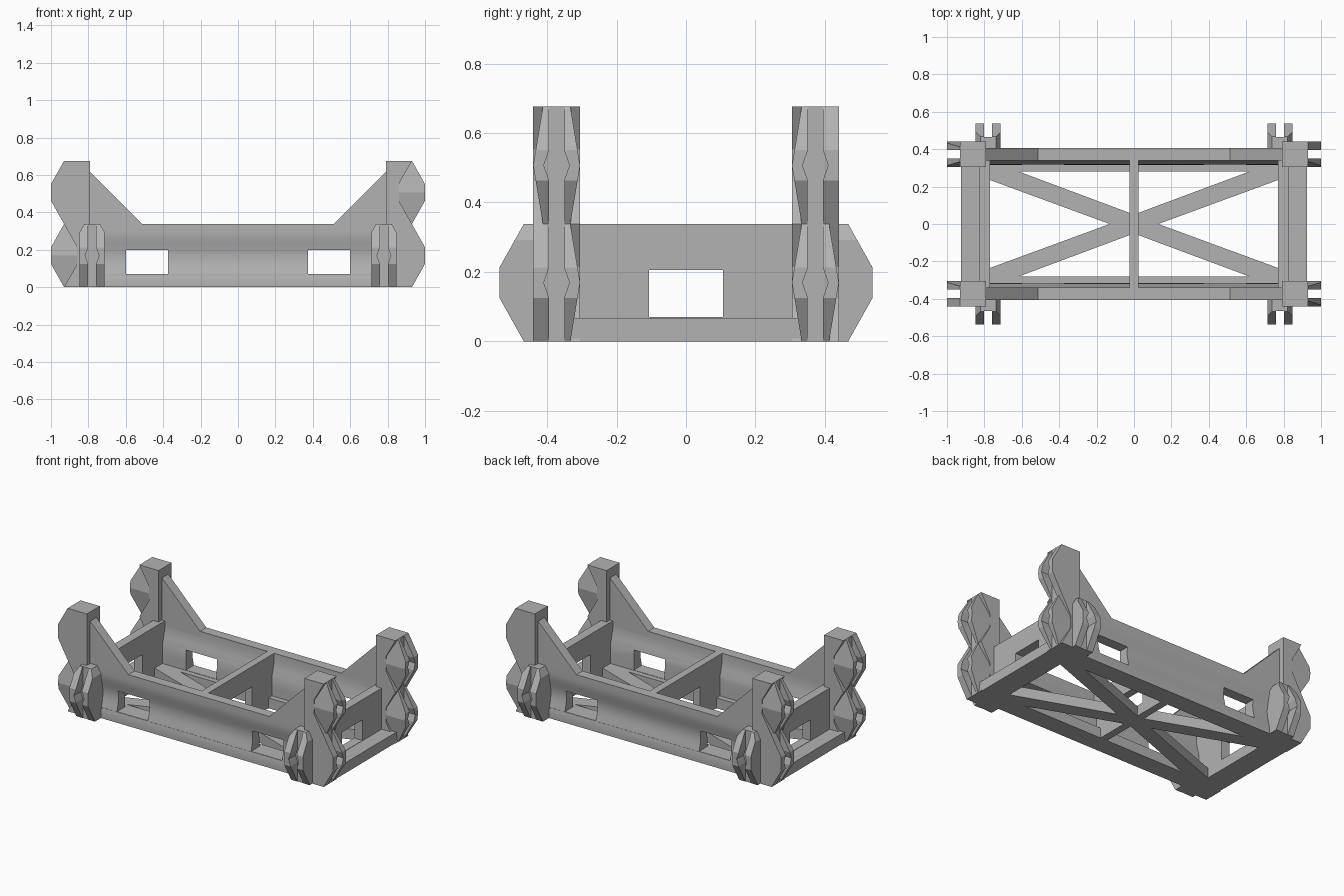
import bpy, bmesh, math
from mathutils import Vector

cube = bpy.data.objects.get("Cube")
if cube:
    bpy.data.objects.remove(cube, do_unlink=True)

grey = bpy.data.materials.new("mid_grey")
grey.use_nodes = True
grey.diffuse_color = (0.45, 0.45, 0.45, 1)
grey.node_tree.nodes["Principled BSDF"].inputs["Base Color"].default_value = (0.45, 0.45, 0.45, 1)


def finish(name, bm):
    bmesh.ops.recalc_face_normals(bm, faces=bm.faces)
    mesh = bpy.data.meshes.new(name)
    bm.to_mesh(mesh)
    bm.free()
    mesh.materials.append(grey)
    obj = bpy.data.objects.new(name, mesh)
    bpy.context.collection.objects.link(obj)
    return obj


def prism(name, outline, a, b, place):
    """Extrude a 2D outline from a to b; place maps (p, q, depth) to the world."""
    bm = bmesh.new()
    near, far = ([bm.verts.new(place(p, q, d)) for p, q in outline] for d in (a, b))
    bm.faces.new(near)
    bm.faces.new(far)
    n = len(outline)
    for i in range(n):
        j = (i + 1) % n
        bm.faces.new((near[i], near[j], far[j], far[i]))
    return finish(name, bm)


def hull(name, points):
    bm = bmesh.new()
    for p in points:
        bm.verts.new(p)
    bmesh.ops.convex_hull(bm, input=bm.verts)
    return finish(name, bm)


def box(name, x0, x1, y0, y1, z0, z1):
    return hull(name, [(x, y, z) for x in (x0, x1) for y in (y0, y1) for z in (z0, z1)])


def cut(obj, cutters):
    bpy.context.view_layer.objects.active = obj
    for c in cutters:
        mod = obj.modifiers.new("cut", 'BOOLEAN')
        mod.operation = 'DIFFERENCE'
        mod.solver = 'EXACT'
        mod.object = c
        bpy.ops.object.modifier_apply(modifier=mod.name)
        bpy.data.objects.remove(c, do_unlink=True)
    return obj


HALF = 0.0675      # half width of a connector
LOBE = 0.169       # half height of a connector lobe
FLAT = 0.045       # half height of its flat tip


def slot_cutters(place, base, tip, centres, height):
    """Centre slot between the prongs, widened at the middle of each lobe."""
    cs = [hull("slot_cutter", [place(u, z, v) for u in (base, tip + 0.05)
                               for z in (-0.05, height + 0.05) for v in (-0.022, 0.022)])]
    for c in centres:
        cs.append(hull("snap_cutter", [place(u, c + dz, v) for u in (base, tip + 0.05)
                                       for dz, w in ((-FLAT, 0.021), (0, 0.037), (FLAT, 0.021))
                                       for v in (-w, w)]))
    return cs


def ridge_cutters(place, u, c, side):
    """Pair of wedges leaving a horizontal ridge across a hexagonal recess."""
    deep, r, cs = 0.028, 0.07, []
    for s in (-1, 1):
        pts = []
        for du, dz, d in ((-r, 0.0005, 0), (r, 0.0005, 0), (-r, FLAT, deep * FLAT / LOBE),
                          (r, FLAT, deep * FLAT / LOBE), (0, LOBE, deep)):
            for depth in (-0.01, d):
                pts.append(place(u + du, c + s * dz, side * (HALF - depth)))
        cs.append(hull("ridge_cutter", pts))
    return cs


# Corner posts with two stacked connector lobes
post_outline = [(0.79, 0), (0.93, 0), (1, 0.125), (1, 0.213), (0.93, 0.338),
                (1, 0.463), (1, 0.551), (0.93, 0.676), (0.79, 0.676)]
low, high = 0.169, 0.507
for sx in (-1, 1):
    for sy in (-1, 1):
        side_name = ("left" if sx > 0 else "right") + ("_front" if sy < 0 else "_back")

        def at_post(u, z, v):
            return (sx * u, sy * (0.3725 + v), z)

        post = prism(side_name + "_post", post_outline, -HALF, HALF, at_post)
        cutters = slot_cutters(at_post, 0.93, 1.0, (low, high), 0.676)
        cutters += ridge_cutters(at_post, 0.93, high if sx * sy < 0 else low, 1)
        for c in (low, high):
            cutters += ridge_cutters(at_post, 0.93, c, -1)
        cut(post, cutters)

        # Single connector on the long wall
        def at_wall(u, z, v):
            return (sx * 0.78 + v, sy * u, z)

        clip = prism(side_name + "_clip",
                     [(0.36, 0), (0.467, 0), (0.537, 0.125), (0.537, 0.213), (0.467, 0.338), (0.36, 0.338)],
                     -HALF, HALF, at_wall)
        cutters = slot_cutters(at_wall, 0.465, 0.537, (low,), 0.338)
        for s in (-1, 1):
            cutters.append(hull("bevel_cutter", [at_wall(u, z, s * v) for u in (0.3, 0.6)
                                                 for z, v in ((0.292, HALF), (0.345, 0.038), (0.345, 0.1))]))
        cut(clip, cutters)

        # Sloped gusset between wall and post
        prism(side_name + "_gusset", [(0.51, 0.335), (0.8, 0.625), (0.8, 0.3), (0.51, 0.3)],
              0.34, 0.405, lambda p, q, d: (sx * p, sy * d, q))

# Long walls, gently hollowed outside, with two windows each
steps = 16
outer = []
for i in range(steps + 1):
    t = i / steps
    outer.append((0.405 - 0.022 * math.sin(math.pi * t) ** 2, 0.02 + 0.28 * t))
wall_outline = ([(0.405, 0)] + outer + [(0.405, 0.338), (0.34, 0.338), (0.34, 0.29), (0.33, 0.24),
                (0.318, 0.2), (0.315, 0.13), (0.315, 0)])
for sy, label in ((-1, "front"), (1, "back")):
    wall = prism(label + "_wall", wall_outline, -0.8, 0.8, lambda p, q, d: (d, sy * p, q))
    cut(wall, [box("window_cutter", *sorted((s * 0.375, s * 0.6)), -0.6, 0.6, 0.07, 0.2) for s in (-1, 1)])
    bpy.ops.object.select_all(action='DESELECT')
    wall.select_set(True)
    bpy.context.view_layer.objects.active = wall
    bpy.ops.object.shade_smooth_by_angle(angle=math.radians(30))

# End walls and centre divider, each with a window
for name, x0, x1 in (("left_end_wall", 0.77, 0.83), ("right_end_wall", -0.83, -0.77),
                     ("centre_divider", -0.025, 0.025)):
    cut(box(name, x0, x1, -0.345, 0.345, 0, 0.338),
        [box("window_cutter", -1, 1, -0.107, 0.107, 0.07, 0.205)])

# Floor with triangular openings that leave diagonal braces
floor = box("braced_floor", -0.925, 0.925, -0.4, 0.4, 0, 0.068)
openings = []


def flat(p, q, d):
    return (p, q, d)


for sx in (-1, 1):
    openings.append(prism("opening", [(sx * 0.77, 0.235), (sx * 0.77, -0.235), (sx * 0.13, 0)], -0.1, 0.2, flat))
    for sy in (-1, 1):
        openings.append(prism("opening", [(sx * 0.615, sy * 0.28), (sx * 0.025, sy * 0.28),
                                          (sx * 0.025, sy * 0.06)], -0.1, 0.2, flat))
cut(floor, openings)
